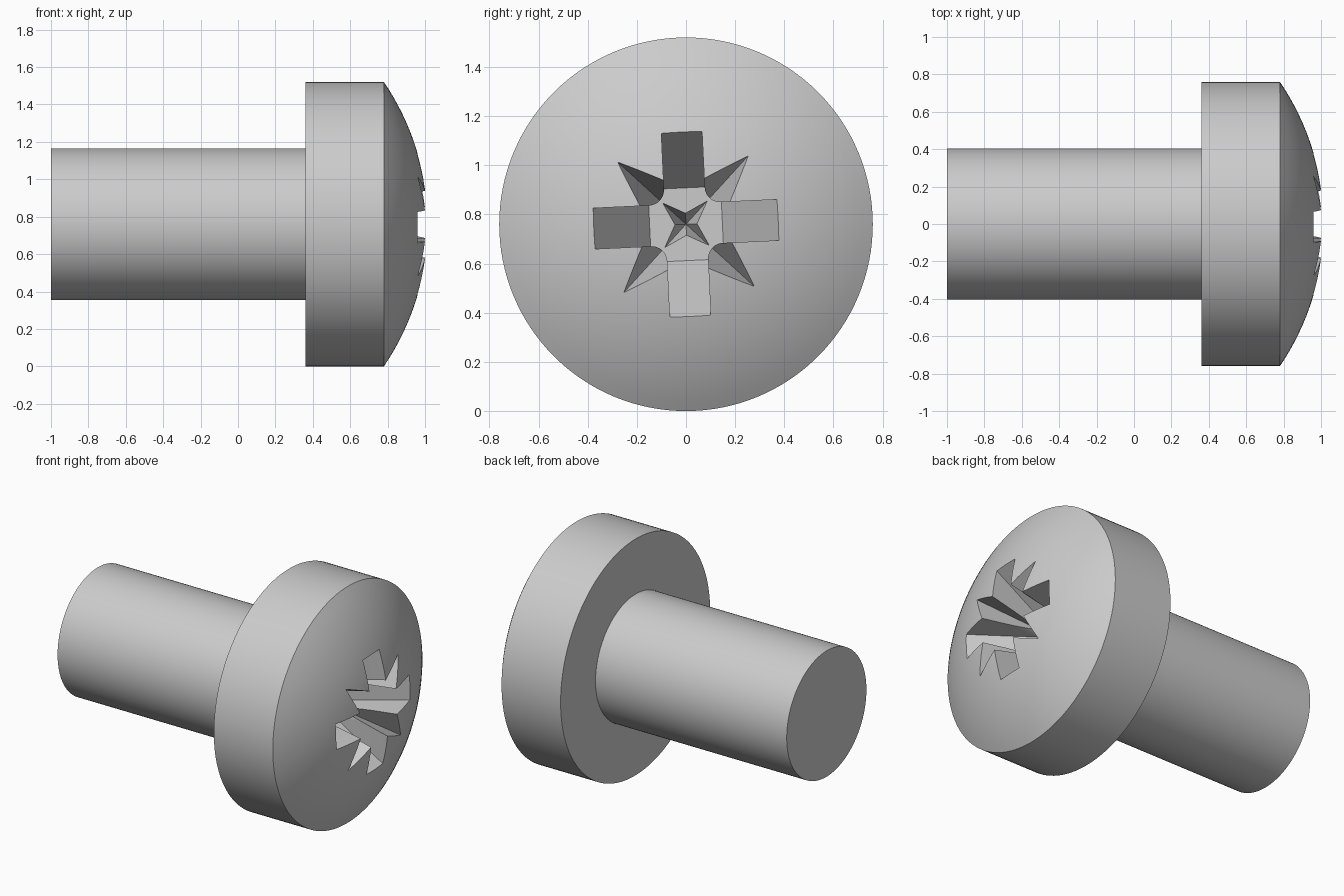
import bpy
import bmesh
import math
from mathutils import Matrix

if "Cube" in bpy.data.objects:
    bpy.data.objects.remove(bpy.data.objects["Cube"])

HEAD_R, SHANK_R = 0.76, 0.405
RIM_X, APEX_X = 0.78, 1.0145        # dome start and uncut top
FLOOR_X, TIP_X, TOP_X = 0.61, 0.43, 1.06
TURN = math.radians(2.7)            # twist of the drive recess

steel = bpy.data.materials.new("grey steel")
steel.use_nodes = True
steel.diffuse_color = (0.6, 0.6, 0.6, 1)
steel.node_tree.nodes["Principled BSDF"].inputs["Base Color"].default_value = (0.6, 0.6, 0.6, 1)


def finish(name, bm):
    bmesh.ops.recalc_face_normals(bm, faces=bm.faces)
    mesh = bpy.data.meshes.new(name)
    bm.to_mesh(mesh)
    bm.free()
    mesh.materials.append(steel)
    obj = bpy.data.objects.new(name, mesh)
    bpy.context.collection.objects.link(obj)
    obj.location.z = HEAD_R
    return obj


def lathe(name, profile, steps=128):
    """Spin an (x, radius) profile around the x axis."""
    bm = bmesh.new()
    verts = [bm.verts.new((x, 0, r)) for x, r in profile]
    edges = [bm.edges.new(pair) for pair in zip(verts, verts[1:])]
    bmesh.ops.spin(bm, geom=verts + edges, cent=(0, 0, 0), axis=(1, 0, 0),
                   angle=math.tau, steps=steps)
    bmesh.ops.remove_doubles(bm, verts=bm.verts, dist=1e-5)
    return finish(name, bm)


def loft(name, low, high):
    """Join two matching (x, y, z) outlines into a solid cutter."""
    bm = bmesh.new()
    a = [bm.verts.new(p) for p in low]
    b = [bm.verts.new(p) for p in high]
    bm.faces.new(a)
    bm.faces.new(b)
    for i in range(len(a)):
        j = (i + 1) % len(a)
        bm.faces.new((a[i], a[j], b[j], b[i]))
    bmesh.ops.rotate(bm, verts=bm.verts, cent=(0, 0, 0),
                     matrix=Matrix.Rotation(TURN, 3, 'X'))
    obj = finish(name, bm)
    obj.hide_render = True
    return obj


def cross(x, end, half=0.083, c=0.146, steps=8):
    """Four-armed outline with rounded inner corners."""
    r = c - half
    quarter = [(end, -half), (end, half)]
    for i in range(steps + 1):
        t = -math.pi / 2 - i * math.pi / 2 / steps
        quarter.append((c + r * math.cos(t), c + r * math.sin(t)))
    points = []
    for k in range(4):
        co, si = round(math.cos(k * math.pi / 2)), round(math.sin(k * math.pi / 2))
        points += [(x, y * co - z * si, y * si + z * co) for y, z in quarter]
    return points


def star(x, r):
    """Four-pointed outline with its points on the diagonals."""
    return [(x, s * math.cos(t), s * math.sin(t))
            for k in range(8)
            for t, s in [(k * math.pi / 4, r if k % 2 else r * 0.35)]]


# Screw: shank, flat rim and domed top in one turned body
rise = APEX_X - RIM_X
dome_r = (HEAD_R ** 2 + rise ** 2) / (2 * rise)
sweep = math.asin(HEAD_R / dome_r)
dome = [(APEX_X - dome_r * (1 - math.cos(sweep * i / 16)), dome_r * math.sin(sweep * i / 16))
        for i in range(16, -1, -1)]
screw = lathe("screw", [(-1, 0), (-1, SHANK_R), (0.36, SHANK_R), (0.36, HEAD_R)] + dome)

# Drive recess: tapered cross slots and a pointed star between them
slope = (0.375 - 0.148) / (0.96 - FLOOR_X)
slots = loft("cross_cutter", cross(FLOOR_X, 0.148),
             cross(TOP_X, 0.148 + slope * (TOP_X - FLOOR_X)))
grow = 0.375 / (0.96 - TIP_X)
spikes = loft("star_cutter", star(TIP_X, 0.001), star(TOP_X, grow * (TOP_X - TIP_X)))

bpy.ops.object.select_all(action='DESELECT')
bpy.context.view_layer.objects.active = screw
screw.select_set(True)
for cutter in (slots, spikes):
    mod = screw.modifiers.new(cutter.name, 'BOOLEAN')
    mod.operation = 'DIFFERENCE'
    mod.solver = 'EXACT'
    mod.object = cutter
    bpy.ops.object.modifier_apply(modifier=mod.name)
    bpy.data.objects.remove(cutter)

bpy.ops.object.shade_smooth_by_angle(angle=math.radians(20))
